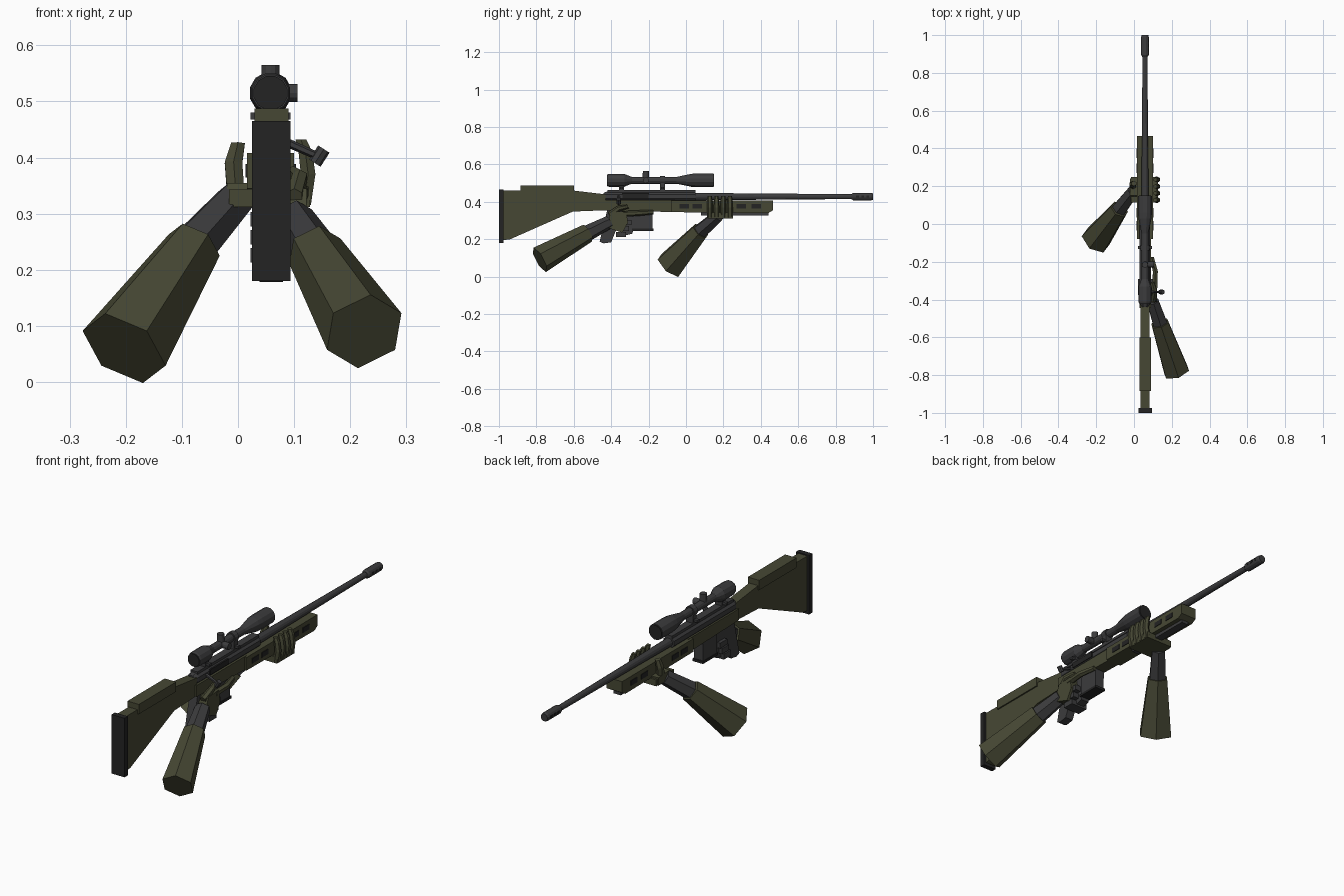
import bpy, bmesh, math
from mathutils import Vector

cube = bpy.data.objects.get("Cube")
if cube:
    bpy.data.objects.remove(cube, do_unlink=True)


def material(name, rgb):
    m = bpy.data.materials.new(name)
    m.use_nodes = True
    m.diffuse_color = (*rgb, 1)
    m.node_tree.nodes["Principled BSDF"].inputs["Base Color"].default_value = (*rgb, 1)
    return m


OLIVE = material("olive drab", (0.062, 0.064, 0.034))
STEEL = material("dark steel", (0.045, 0.045, 0.047))
BLACK = material("black rubber", (0.017, 0.017, 0.017))
CX = 0.058      # centre plane of the rifle
BORE = 0.428    # height of the barrel axis
SIGHT = 0.515   # height of the scope axis


def finish(name, bm, mat):
    bmesh.ops.recalc_face_normals(bm, faces=bm.faces)
    me = bpy.data.meshes.new(name)
    bm.to_mesh(me)
    bm.free()
    me.materials.append(mat)
    ob = bpy.data.objects.new(name, me)
    bpy.context.collection.objects.link(ob)
    return ob


def prism(name, outline, x0, x1, mat):
    """Side outline of (y, z) points extruded across x."""
    bm = bmesh.new()
    face = bm.faces.new([bm.verts.new((x0, y, z)) for y, z in outline])
    ext = bmesh.ops.extrude_face_region(bm, geom=[face])
    verts = [g for g in ext["geom"] if isinstance(g, bmesh.types.BMVert)]
    bmesh.ops.translate(bm, verts=verts, vec=(x1 - x0, 0, 0))
    return finish(name, bm, mat)


def box(name, x0, x1, y0, y1, z0, z1, mat):
    return prism(name, [(y0, z0), (y1, z0), (y1, z1), (y0, z1)], x0, x1, mat)


def tube(name, points, radii, mat, sides=12, phase=0.0, flat=1.0):
    """Rings along a straight or bent path, capped at both ends."""
    bm = bmesh.new()
    pts = [Vector(p) for p in points]
    axis = (pts[-1] - pts[0]).normalized()
    ref = Vector((0, 0, 1)) if abs(axis.z) < 0.95 else Vector((0, 1, 0))
    u = (ref - axis * ref.dot(axis)).normalized()
    v = axis.cross(u)
    rings = []
    for p, r in zip(pts, radii):
        angles = [phase + math.tau * i / sides for i in range(sides)]
        rings.append([bm.verts.new(p + u * r * math.cos(a) + v * r * flat * math.sin(a))
                      for a in angles])
    for a, b in zip(rings, rings[1:]):
        for i in range(sides):
            j = (i + 1) % sides
            bm.faces.new((a[i], a[j], b[j], b[i]))
    bm.faces.new(rings[0])
    bm.faces.new(rings[-1])
    return finish(name, bm, mat)


def along_y(name, z, stations, mat, sides=12):
    return tube(name, [(CX, y, z) for y, r in stations], [r for y, r in stations],
                mat, sides, math.pi / sides)


# Stock, cheek rest and butt pad
prism("stock", [(-0.975, 0.195), (-0.94, 0.2), (-0.605, 0.348), (-0.43, 0.355),
                (-0.43, 0.44), (-0.6, 0.46), (-0.975, 0.46)], 0.035, 0.083, OLIVE)
box("cheek_rest", 0.029, 0.09, -0.885, -0.6, 0.44, 0.487, OLIVE)
box("butt_pad", 0.025, 0.094, -1.0, -0.975, 0.18, 0.465, BLACK)

# Chassis and forend
prism("chassis", [(-0.445, 0.355), (-0.06, 0.345), (-0.06, 0.41), (-0.445, 0.41)],
      0.028, 0.09, OLIVE)
prism("forend", [(-0.08, 0.345), (0.44, 0.34), (0.465, 0.355), (0.465, 0.408),
                 (-0.08, 0.408)], 0.016, 0.1, OLIVE)
box("forend_rail", 0.04, 0.078, 0.08, 0.44, 0.326, 0.345, STEEL)
for i, y in enumerate((-0.035, 0.035, 0.27, 0.35)):
    for side, x in (("right", 0.098), ("left", 0.013)):
        box(f"vent_{side}_{i}", x, x + 0.005, y, y + 0.05, 0.364, 0.388, BLACK)

# Receiver, top rail and ejection port
along_y("receiver", 0.428, [(-0.44, 0.022), (-0.42, 0.03), (0.05, 0.03)], STEEL, 8)
box("top_rail", 0.04, 0.077, -0.42, 0.05, 0.45, 0.463, STEEL)
box("ejection_port", 0.083, 0.09, -0.34, -0.2, 0.42, 0.446, BLACK)

# Barrel and muzzle brake
along_y("barrel", BORE, [(0.04, 0.021), (0.3, 0.018), (0.9, 0.0135)], STEEL)
along_y("muzzle_brake", BORE, [(0.885, 0.015), (0.895, 0.021), (0.99, 0.021),
                              (1.0, 0.018)], STEEL)
for i in range(3):
    y = 0.91 + i * 0.027
    box(f"brake_slot_{i}", CX - 0.0215, CX + 0.0215, y, y + 0.015, 0.423, 0.434, BLACK)

# Bolt handle
tube("bolt_arm", [(0.08, -0.36, 0.43), (0.143, -0.36, 0.402)], [0.008, 0.007], STEEL, 6)
tube("bolt_knob", [(0.137, -0.36, 0.39), (0.153, -0.36, 0.415)], [0.012, 0.012], STEEL, 8)

# Scope with turrets and mounts
along_y("scope", SIGHT, [(-0.42, 0.033), (-0.41, 0.036), (-0.33, 0.036), (-0.315, 0.029),
                         (-0.29, 0.019), (-0.05, 0.019), (0.03, 0.036), (0.06, 0.038),
                         (0.148, 0.038)], STEEL)
along_y("eyepiece_lens", SIGHT, [(-0.423, 0.031), (-0.418, 0.031)], BLACK)
along_y("objective_lens", SIGHT, [(0.146, 0.034), (0.151, 0.034)], BLACK)
tube("top_turret", [(CX, -0.215, 0.52), (CX, -0.215, 0.565)], [0.017, 0.016], STEEL)
tube("side_turret", [(CX, -0.215, SIGHT), (0.106, -0.215, SIGHT)], [0.016, 0.016], STEEL)
for i, y in enumerate((-0.345, -0.125)):
    box(f"mount_foot_{i}", 0.04, 0.077, y - 0.014, y + 0.014, 0.455, 0.505, STEEL)
    along_y(f"mount_ring_{i}", SIGHT, [(y - 0.014, 0.025), (y + 0.014, 0.025)], STEEL)
    box(f"mount_screw_{i}", 0.022, 0.094, y - 0.008, y + 0.008, 0.468, 0.48, STEEL)

# Magazine, trigger guard and pistol grip
prism("magazine", [(-0.285, 0.25), (-0.18, 0.25), (-0.178, 0.36), (-0.285, 0.36)],
      0.034, 0.084, STEEL)
box("magazine_base", 0.031, 0.087, -0.29, -0.174, 0.245, 0.257, BLACK)
prism("trigger_guard", [(-0.35, 0.215), (-0.285, 0.23), (-0.28, 0.36), (-0.36, 0.36)],
      0.038, 0.08, STEEL)
prism("pistol_grip", [(-0.462, 0.187), (-0.44, 0.178), (-0.4, 0.184), (-0.33, 0.36),
                      (-0.42, 0.36)], 0.038, 0.08, STEEL)

# Sleeved arms: elbow, sleeve hem, wrist
arms = {
    "right": [(0.225, -0.782, 0.09), (0.137, -0.525, 0.233), (0.1, -0.41, 0.292)],
    "left": [(-0.203, -0.086, 0.06), (-0.078, 0.078, 0.244), (-0.005, 0.172, 0.325)],
}
for side, (elbow, hem, wrist) in arms.items():
    end = 0.074 if side == "right" else 0.083
    tube(f"{side}_sleeve", [elbow, hem], [end, 0.051], OLIVE, 6)
    tube(f"{side}_cuff", [hem, wrist], [0.043, 0.035], STEEL, 6)

# Trigger hand: palm, index finger, wrapped fingers, thumb
prism("right_palm", [(-0.43, 0.265), (-0.34, 0.235), (-0.31, 0.29), (-0.32, 0.35),
                     (-0.4, 0.345)], 0.078, 0.122, OLIVE)
tube("right_index", [(0.11, -0.34, 0.335), (0.113, -0.25, 0.34), (0.094, -0.175, 0.345)],
     [0.016, 0.015, 0.012], OLIVE, 6)
for i in range(3):
    z = 0.226 + i * 0.032
    y = -0.375 + i * 0.014
    box(f"right_finger_{i}", 0.022, 0.11, y, y + 0.055, z - 0.013, z + 0.013, STEEL)
tube("right_thumb", [(0.1, -0.41, 0.33), (0.11, -0.36, 0.365), (0.098, -0.31, 0.375)],
     [0.016, 0.015, 0.011], OLIVE, 6)

# Support hand: palm, thumb, four fingers
box("left_palm", -0.016, 0.128, 0.115, 0.25, 0.312, 0.343, OLIVE)
prism("left_thumb_base", [(0.13, 0.312), (0.24, 0.312), (0.24, 0.35), (0.15, 0.355)],
      -0.02, 0.02, OLIVE)
tube("left_thumb", [(-0.004, 0.2, 0.335), (-0.008, 0.21, 0.39), (0.0, 0.215, 0.425)],
     [0.018, 0.018, 0.014], OLIVE, 6)
for i in range(4):
    y = 0.127 + i * 0.036
    tube(f"left_finger_{i}", [(0.116, y, 0.315), (0.125, y, 0.37), (0.12, y, 0.41),
                              (0.112, y, 0.432)], [0.016, 0.015, 0.014, 0.011], OLIVE, 6)
